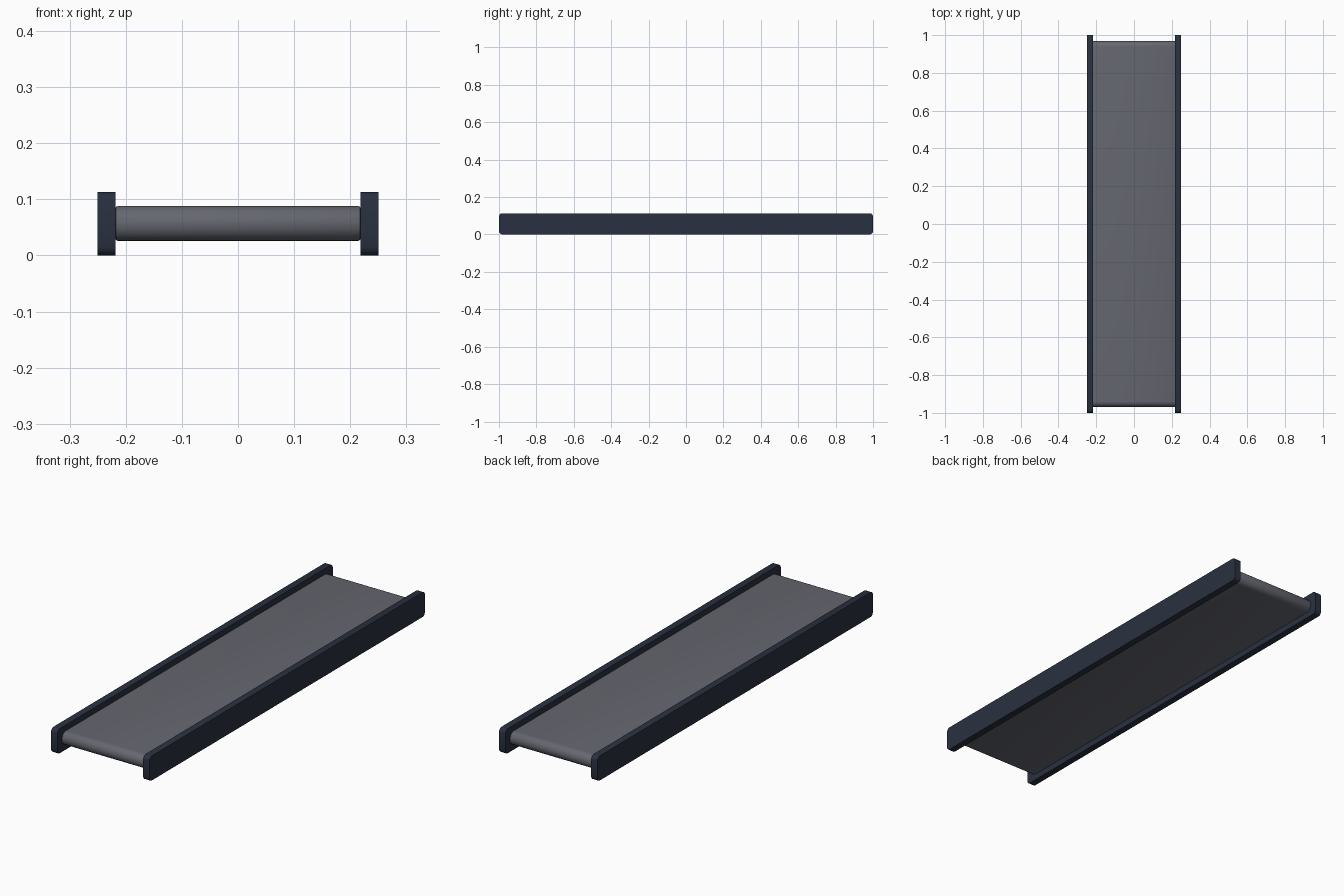
import bpy, bmesh
from math import pi, cos, sin, radians

if "Cube" in bpy.data.objects:
    bpy.data.objects.remove(bpy.data.objects["Cube"])


def rounded_profile(half_y, z0, z1, r, segs):
    # rounded rectangle in the y-z plane
    pts = []
    corners = [(half_y - r, z1 - r, 0), (-half_y + r, z1 - r, 90),
               (-half_y + r, z0 + r, 180), (half_y - r, z0 + r, 270)]
    for cy, cz, start in corners:
        for i in range(segs + 1):
            a = radians(start) + pi / 2 * i / segs
            pts.append((cy + r * cos(a), cz + r * sin(a)))
    return pts


def extrude_x(name, profile, x0, x1, colour, bevel=0):
    bm = bmesh.new()
    face = bm.faces.new([bm.verts.new((x0, y, z)) for y, z in profile])
    res = bmesh.ops.extrude_face_region(bm, geom=[face], use_keep_orig=True)
    moved = [v for v in res["geom"] if isinstance(v, bmesh.types.BMVert)]
    bmesh.ops.translate(bm, verts=moved, vec=(x1 - x0, 0, 0))
    bmesh.ops.remove_doubles(bm, verts=bm.verts, dist=1e-5)
    bmesh.ops.recalc_face_normals(bm, faces=bm.faces)
    if bevel:
        rim = [e for e in bm.edges if abs(e.verts[0].co.x - e.verts[1].co.x) < 1e-6]
        bmesh.ops.bevel(bm, geom=rim, offset=bevel, segments=2, profile=0.5,
                        affect='EDGES')
    mesh = bpy.data.meshes.new(name)
    bm.to_mesh(mesh)
    bm.free()
    obj = bpy.data.objects.new(name, mesh)
    bpy.context.collection.objects.link(obj)
    mat = bpy.data.materials.new(name + "_paint")
    mat.diffuse_color = colour
    mat.use_nodes = True
    mat.node_tree.nodes["Principled BSDF"].inputs["Base Color"].default_value = mat.diffuse_color
    mesh.materials.append(mat)
    bpy.ops.object.select_all(action='DESELECT')
    obj.select_set(True)
    bpy.context.view_layer.objects.active = obj
    bpy.ops.object.shade_smooth_by_angle(angle=radians(35))
    return obj


# conveyor belt: flat loop with round ends and softened side edges
extrude_x("belt", rounded_profile(0.969, 0.026, 0.088, 0.0305, 8),
          -0.219, 0.219, (0.13, 0.135, 0.16, 1), bevel=0.005)

# side rails with rounded end corners
rail = rounded_profile(1.0, 0.0, 0.113, 0.017, 3)
for side, x0, x1 in (("left", -0.25, -0.218), ("right", 0.218, 0.25)):
    extrude_x(side + "_rail", rail, x0, x1, (0.022, 0.03, 0.05, 1))
